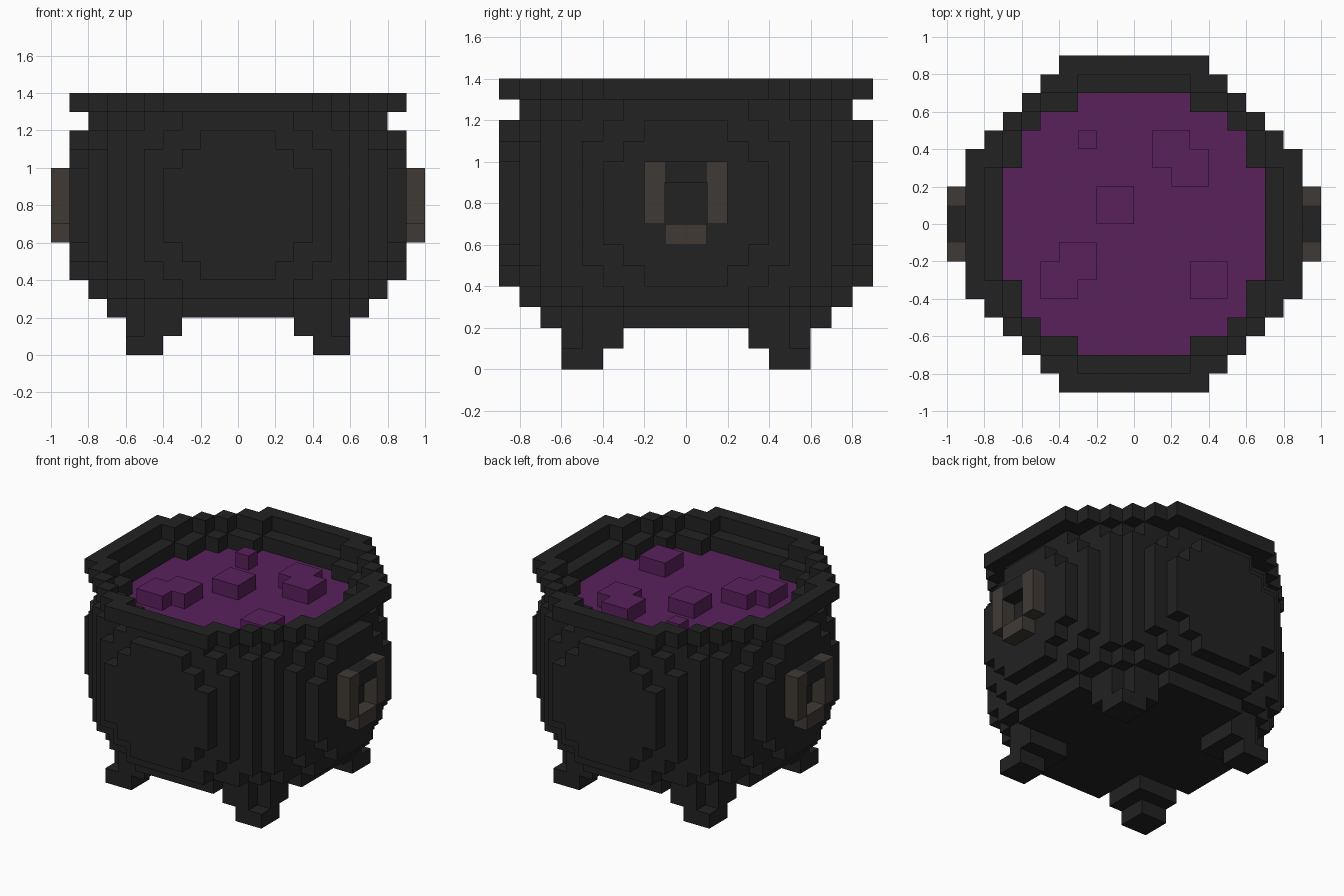
import bpy
import bmesh
from mathutils import Vector

UNIT = 0.1  # edge length of one block

cube = bpy.data.objects.get("Cube")
if cube:
    bpy.data.objects.remove(cube, do_unlink=True)


def make_material(name, color):
    mat = bpy.data.materials.new(name)
    mat.use_nodes = True
    rgba = (*color, 1.0)
    mat.diffuse_color = rgba
    mat.node_tree.nodes["Principled BSDF"].inputs["Base Color"].default_value = rgba
    return mat


iron = make_material("dark_iron", (0.016, 0.016, 0.016))
bronze = make_material("dull_bronze", (0.051, 0.042, 0.034))
purple = make_material("purple_brew", (0.102, 0.015, 0.107))


def box(x0, x1, y0, y1, z0, z1):
    """Blocks filling a box, in block units."""
    return {(x, y, z) for x in range(x0, x1) for y in range(y0, y1)
            for z in range(z0, z1)}


def disc(steps, z0, z1):
    """Stepped round layer; steps are (half width in x, half depth in y)."""
    cells = set()
    for hx, hy in steps:
        cells |= box(-hx, hx, -hy, hy, z0, z1)
    return cells


def mirror(cells, axis):
    """Add the mirror image of the blocks across one axis."""
    return cells | {tuple(-1 - c if i == axis else c for i, c in enumerate(cell))
                    for cell in cells}


def build(name, cells, mat, neighbours=frozenset()):
    """Skin a set of blocks with only its exposed faces."""
    bm = bmesh.new()
    solid = cells | neighbours
    for cell in sorted(cells):
        for axis in range(3):
            for side in (0, 1):
                beside = list(cell)
                beside[axis] += 2 * side - 1
                if tuple(beside) in solid:
                    continue
                u, v = (axis + 1) % 3, (axis + 2) % 3
                ring = []
                for du, dv in ((0, 0), (1, 0), (1, 1), (0, 1)):
                    p = Vector(cell)
                    p[axis] += side
                    p[u] += du
                    p[v] += dv
                    ring.append(bm.verts.new(p * UNIT))
                bm.faces.new(ring if side else ring[::-1])
    bmesh.ops.remove_doubles(bm, verts=bm.verts[:], dist=UNIT / 100)
    mesh = bpy.data.meshes.new(name)
    bm.to_mesh(mesh)
    bm.free()
    mesh.materials.append(mat)
    obj = bpy.data.objects.new(name, mesh)
    bpy.context.collection.objects.link(obj)
    return obj


# Stepped round outlines, from widest to narrowest
WIDE = [(9, 4), (8, 5), (7, 6), (6, 7), (5, 8), (4, 9)]
FULL = [(9, 3), (8, 5), (7, 6), (6, 7), (5, 8), (3, 9)]
ROUND = [(9, 2), (8, 4), (7, 6), (6, 7), (4, 8), (2, 9)]
NECK = [(8, 3), (7, 5), (6, 6), (5, 7), (3, 8)]
INNER = [(7, 3), (6, 5), (5, 6), (3, 7)]

# Brew surface and the bubbles standing on it
brew = disc(INNER, 11, 12)
bubbles = (box(-3, -2, 4, 5, 12, 13) | box(-2, 0, 0, 2, 12, 13)
           | box(1, 3, 3, 5, 12, 13) | box(2, 4, 2, 4, 12, 13)
           | box(-5, -3, -4, -2, 12, 13) | box(-4, -2, -3, -1, 12, 13)
           | box(3, 5, -4, -2, 12, 13))

# Pot belly, neck and rim
belly = disc(INNER, 2, 3) | disc(NECK, 3, 4)
for outline, low, high in ((ROUND, 4, 5), (FULL, 5, 6), (WIDE, 6, 10),
                           (FULL, 10, 11), (ROUND, 11, 12)):
    belly |= disc(outline, low, high)
belly -= brew
neck = disc(NECK, 12, 13) - disc(INNER, 12, 13)
rim = disc(WIDE, 13, 14) - disc(NECK, 13, 14)

# Four stepped legs
leg = box(4, 6, 4, 6, 0, 1) | (box(3, 6, 3, 6, 1, 2) - box(5, 6, 5, 6, 1, 2))
legs = mirror(mirror(leg, 0), 1)

# Ring handles: bronze sides and bottom, iron top bar
grip = mirror(box(9, 10, 1, 2, 7, 10), 1) | box(9, 10, -1, 1, 6, 7)
bar = box(9, 10, -1, 1, 9, 10)

build("pot_body", belly | neck | rim, iron, brew)
build("legs", legs, iron, belly)
build("brew", brew | bubbles, purple, belly)
for side, keep in (("left", True), ("right", False)):
    def pick(cells):
        return {c for c in mirror(cells, 0) if (c[0] > 0) == keep}
    build(side + "_handle", pick(grip), bronze)
    build(side + "_handle_bar", pick(bar), iron)
